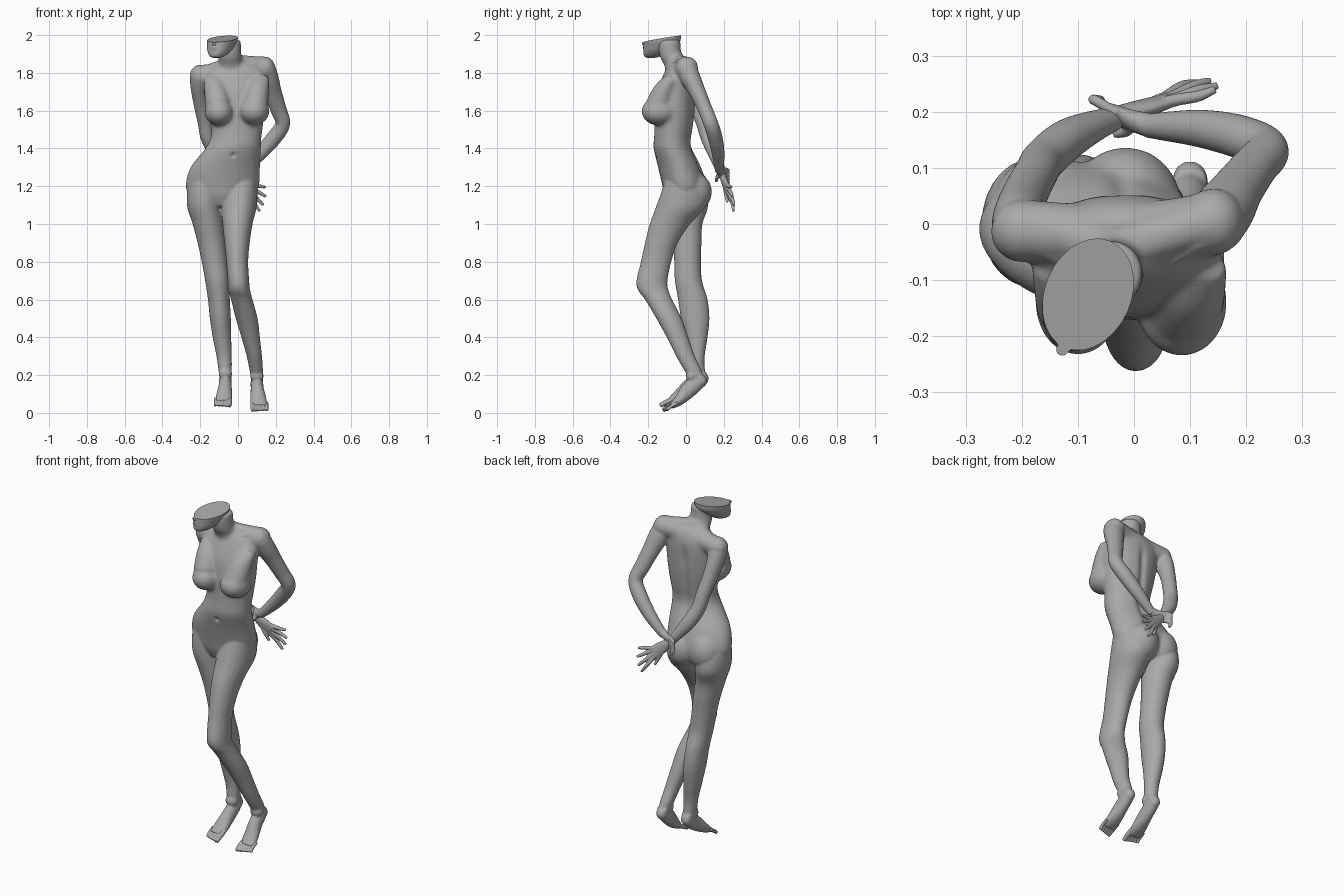
import bpy, bmesh
from math import cos, sin, tau, exp
from mathutils import Vector, Matrix

grey = bpy.data.materials.new("plain grey")
grey.diffuse_color = (0.4, 0.4, 0.4, 1)
SEG = 28


def spline(rows, steps=5):
    """Catmull-Rom interpolation of rows of numbers."""
    rows = [Vector(r) for r in rows]
    p = [2 * rows[0] - rows[1]] + rows + [2 * rows[-1] - rows[-2]]
    out = []
    for i in range(1, len(p) - 2):
        a, b, c, d = p[i - 1:i + 3]
        for k in range(steps):
            t = k / steps
            out.append(0.5 * (2 * b + (c - a) * t + (2 * a - 5 * b + 4 * c - d) * t * t
                              + (3 * b - a - 3 * c + d) * t ** 3))
    return out + [rows[-1]]


def skin(bm, rings):
    """Closed skin over a list of (centre, axis u, axis v)."""
    loops = [[bm.verts.new(c + u * cos(tau * i / SEG) + v * sin(tau * i / SEG))
              for i in range(SEG)] for c, u, v in rings]
    for a, b in zip(loops, loops[1:]):
        for i in range(SEG):
            j = (i + 1) % SEG
            bm.faces.new((a[i], a[j], b[j], b[i]))
    bm.faces.new(loops[0][::-1])
    bm.faces.new(loops[-1])


def stack(bm, rows):
    """Horizontal oval sections: z, x min, x max, y min, y max."""
    skin(bm, [(Vector(((r[1] + r[2]) / 2, (r[3] + r[4]) / 2, r[0])),
               Vector(((r[2] - r[1]) / 2, 0, 0)), Vector((0, (r[4] - r[3]) / 2, 0)))
              for r in spline(rows)])


def tube(bm, rows, across=(1, 0, 0)):
    """Sections square to a path: x, y, z, half width, half thickness."""
    pts = spline(rows)
    rings = []
    for i, r in enumerate(pts):
        after, before = pts[min(i + 1, len(pts) - 1)], pts[max(i - 1, 0)]
        t = (Vector(after[:3]) - Vector(before[:3])).normalized()
        u = Vector(across)
        u = (u - t * u.dot(t)).normalized()
        rings.append((Vector(r[:3]), u * r[3], t.cross(u) * r[4]))
    skin(bm, rings)


def ball(bm, c, s):
    bmesh.ops.create_uvsphere(bm, u_segments=24, v_segments=16, radius=1,
                              matrix=Matrix.Translation(c) @ Matrix.Diagonal((*s, 1)))


def finish(name, bm, voxel, smooth, cut=False):
    """Fuse overlapping forms into one smooth skin."""
    bmesh.ops.recalc_face_normals(bm, faces=bm.faces)
    me = bpy.data.meshes.new(name)
    bm.to_mesh(me)
    ob = bpy.data.objects.new(name, me)
    bpy.context.collection.objects.link(ob)
    m = ob.modifiers.new("fuse", 'REMESH')
    m.mode, m.voxel_size = 'VOXEL', voxel
    m = ob.modifiers.new("soften", 'SMOOTH')
    m.factor, m.iterations = 0.5, smooth
    bpy.context.view_layer.objects.active = ob
    ob.select_set(True)
    bpy.ops.object.convert(target='MESH')
    if cut:  # flat slanted cut through the head
        bm.clear()
        bm.from_mesh(ob.data)
        res = bmesh.ops.bisect_plane(bm, geom=bm.verts[:] + bm.edges[:] + bm.faces[:], dist=1e-6,
                                     plane_co=(-0.03, -0.03, 1.998), plane_no=(-0.05, -0.16, 1),
                                     clear_outer=True)
        bmesh.ops.holes_fill(bm, edges=[e for e in res['geom_cut'] if isinstance(e, bmesh.types.BMEdge)])
        bm.to_mesh(ob.data)
    bm.free()
    ob.data.materials.clear()
    ob.data.materials.append(grey)
    bpy.ops.object.shade_smooth_by_angle(angle=0.7)
    ob.select_set(False)
    return ob


# trunk: torso, chest, hips, shoulders, neck, strongly softened
bm = bmesh.new()
stack(bm, [(1.09, -.14, -.04, -.09, .04), (1.15, -.25, .08, -.115, .09), (1.2, -.278, .112, -.125, .11),
           (1.3, -.252, .117, -.148, .08), (1.4, -.173, .122, -.172, .033), (1.45, -.148, .124, -.17, .028),
           (1.5, -.143, .13, -.167, .036), (1.6, -.163, .143, -.165, .048), (1.7, -.18, .15, -.155, .053),
           (1.78, -.185, .155, -.125, .052), (1.83, -.15, .13, -.1, .04), (1.86, -.09, .06, -.085, .02)])
for c, s in (((-.1, -.14, 1.592), (.077, .095, .072)), ((.085, -.14, 1.597), (.082, .097, .074)),
             ((-.155, .022, 1.18), (.1, .105, .115)), ((-.015, .034, 1.17), (.1, .104, .11)),
             ((-.2, -.012, 1.785), (.057, .058, .06)), ((.142, .004, 1.826), (.056, .062, .062))):
    ball(bm, c, s)
for x, s in ((-.105, -1), (.09, 1)):  # upper chest slope
    tube(bm, [(x + .035 * s, -.07, 1.78, .045, .03), (x + .015 * s, -.115, 1.71, .06, .055),
              (x, -.145, 1.63, .07, .07)])
tube(bm, [(-.205, -.01, 1.785, .055, .055), (-.03, -.02, 1.81, .055, .055), (.14, .0, 1.828, .057, .057)], (0, 1, 0))
tube(bm, [(-.17, -.008, 1.805, .035, .035), (-.08, -.03, 1.84, .04, .035), (-.04, -.045, 1.87, .04, .035),
          (.02, -.03, 1.86, .04, .035), (.12, .0, 1.85, .04, .038)], (0, 1, 0))
stack(bm, [(1.78, -.105, .065, -.1, .03), (1.84, -.105, .03, -.115, .015), (1.88, -.104, .02, -.137, -.015),
           (1.93, -.101, .017, -.147, -.028), (1.975, -.106, .016, -.147, -.028)])
trunk = finish("trunk", bm, .006, 32)

# body: trunk with back groove and navel, then limbs fused on
bm = bmesh.new()
bm.from_mesh(trunk.data)
bpy.data.objects.remove(trunk)
for v in bm.verts:
    x, y, z = v.co
    if y > -.02 and 1.22 < z < 1.78:
        v.co.y -= .012 * exp(-((x + .02) / .02) ** 2) * min(1, (z - 1.22) / .08, (1.78 - z) / .08)
    if y < -.1:
        v.co.y += .014 * exp(-((x + .025) ** 2 + (z - 1.365) ** 2) / .00012)
# collarbones
tube(bm, [(-.06, -.088, 1.805, .01, .01), (-.12, -.068, 1.815, .01, .01), (-.18, -.04, 1.82, .01, .01)], (0, 0, 1))
tube(bm, [(-.01, -.088, 1.81, .01, .01), (.055, -.07, 1.838, .01, .01), (.12, -.035, 1.865, .01, .01)], (0, 0, 1))
# legs: one bent forward, one straight
stack(bm, [(1.3, -.05, .07, -.1, .0), (1.22, -.07, .1, -.115, .08), (1.1, -.09, .1, -.155, .105),
           (1.0, -.082, .077, -.192, .022), (.9, -.072, .062, -.217, -.043), (.8, -.062, .054, -.239, -.078),
           (.7, -.054, .059, -.262, -.098), (.65, -.051, .064, -.254, -.093), (.6, -.037, .077, -.217, -.073),
           (.5, -.012, .104, -.157, -.023), (.4, .018, .116, -.102, .012), (.3, .046, .127, -.052, .047),
           (.23, .06, .132, -.012, .08), (.18, .072, .13, .02, .095), (.165, .085, .12, .04, .085)])
stack(bm, [(1.3, -.21, -.1, -.1, .02), (1.22, -.262, -.09, -.11, .09), (1.1, -.27, -.09, -.112, .117),
           (1.0, -.24, -.08, -.092, .087), (.9, -.214, -.068, -.072, .082), (.8, -.192, -.058, -.062, .079),
           (.7, -.174, -.048, -.059, .085), (.6, -.159, -.043, -.042, .114), (.5, -.149, -.038, -.027, .124),
           (.4, -.134, -.036, -.002, .114), (.3, -.114, -.033, .018, .099), (.23, -.104, -.033, .018, .1),
           (.19, -.097, -.038, .03, .11), (.175, -.085, -.05, .05, .1)])
# arms, both reaching behind the back
tube(bm, [(.143, 0, 1.825, .055, .055), (.162, .028, 1.765, .052, .055), (.183, .06, 1.7, .044, .048),
          (.213, .1, 1.61, .039, .043), (.237, .132, 1.53, .039, .039), (.19, .155, 1.455, .039, .041),
          (.12, .17, 1.375, .034, .036), (.055, .174, 1.31, .026, .028), (.02, .175, 1.28, .021, .025)], (0, 1, 0))
tube(bm, [(-.2, -.015, 1.785, .055, .055), (-.205, .01, 1.73, .053, .047), (-.195, .05, 1.64, .043, .041),
          (-.175, .09, 1.54, .039, .039), (-.16, .115, 1.46, .039, .039), (-.12, .15, 1.38, .037, .038),
          (-.07, .175, 1.31, .028, .03), (-.035, .187, 1.265, .021, .025)], (0, 1, 0))
# feet: heel, arch and ball
feet = {"left_toes": ([(.1, .078, .2, .03, .028), (.1, .065, .165, .033, .038), (.102, .018, .125, .035, .043),
                       (.108, -.035, .068, .043, .029), (.112, -.08, .033, .042, .014)], 1),
        "right_toes": ([(-.067, .085, .215, .03, .028), (-.067, .073, .178, .033, .038), (-.068, .022, .14, .035, .043),
                        (-.074, -.045, .088, .043, .029), (-.078, -.095, .057, .042, .014)], -1)}
for path, out in feet.values():
    tube(bm, path)
    x, y, z = path[1][:3]
    ball(bm, (x, y + .016, z + .004), (.031, .031, .034))
    ball(bm, (x, y - .035, z + .03), (.036, .03, .035))
finish("body", bm, .005, 8)

# five toes each, big toe on the inner side
for name, (path, out) in feet.items():
    bm = bmesh.new()
    x, y, z = path[-1][:3]
    for k in range(5):
        r = (.013, .0105, .01, .0095, .009)[k]
        tx, reach = x + out * (-.034 + .0185 * k), .043 - .006 * k
        tube(bm, [(tx, y + .035, z + .02, r, r), (tx, y - reach * .4, z - .004, r, r),
                  (tx + out * .002, y - reach, z - .02, r * .85, r * .85)])
    finish(name, bm, .0035, 2)

# head below the cut, with lips and nose
bm = bmesh.new()
side, ahead = Vector((.92, -.38, 0)), Vector((-.38, -.92, 0))
skin(bm, [(Vector(r[:3]), side * r[3], ahead * r[4]) for r in spline(
    [(-.115, -.185, 1.88, .02, .024), (-.11, -.174, 1.89, .04, .05), (-.1, -.155, 1.915, .06, .073),
     (-.09, -.137, 1.945, .071, .092), (-.083, -.127, 1.972, .077, .102), (-.08, -.125, 2.03, .08, .105)])])
base = Vector((-.1, -.157, 0))
for d, z, w in ((.071, 1.934, .02), (.069, 1.923, .017)):
    tube(bm, [(*(base + ahead * (d - .012 * abs(k)) + side * k * w).xy, z, .006, .006) for k in (-1, 0, 1)], (0, 0, 1))
tube(bm, [(*(base + ahead * d).xy, z, w, .01) for d, z, w in ((.07, 1.95, .013), (.074, 1.963, .011), (.072, 2.01, .009))])
finish("head", bm, .004, 3, True)

# open hand with spread fingers
bm = bmesh.new()
tube(bm, [(-.045, .183, 1.275, .022, .022), (-.02, .195, 1.25, .024, .018), (.02, .207, 1.215, .034, .016),
          (.06, .22, 1.18, .036, .012)], (.6, 0, .75))
for a, b, c in (((.08, .222, 1.205), (.115, .228, 1.2), (.145, .24, 1.195)),
                ((.08, .225, 1.185), (.115, .238, 1.165), (.148, .246, 1.145)),
                ((.07, .227, 1.165), (.105, .245, 1.13), (.135, .255, 1.1)),
                ((.055, .225, 1.155), (.085, .245, 1.11), (.115, .252, 1.068)),
                ((.01, .205, 1.2), (.03, .212, 1.155), (.05, .22, 1.115))):
    root = Vector(a).lerp(Vector((.01, .205, 1.22)), .35)
    tube(bm, [(*root, .012, .012), (*a, .011, .011), (*b, .01, .01), (*c, .007, .007)], (0, 1, 0))
finish("open_hand", bm, .0035, 2)

# hand clasping the other wrist
bm = bmesh.new()
tube(bm, [(.03, .175, 1.29, .022, .022), (-.005, .185, 1.275, .026, .018), (-.045, .2, 1.268, .032, .014)], (0, .3, 1))
for k in range(4):
    z = 1.292 - .017 * k
    tube(bm, [(-.03, .197, z, .01, .01), (-.065, .218, z - .005, .0095, .0095),
              (-.072, .222, z - .015, .009, .009), (-.058, .222, z - .04, .007, .007)], (0, 1, 0))
tube(bm, [(0, .178, 1.27, .011, .011), (-.015, .165, 1.245, .01, .01), (-.035, .16, 1.225, .007, .007)], (0, 1, 0))
finish("clasping_hand", bm, .0035, 2)
